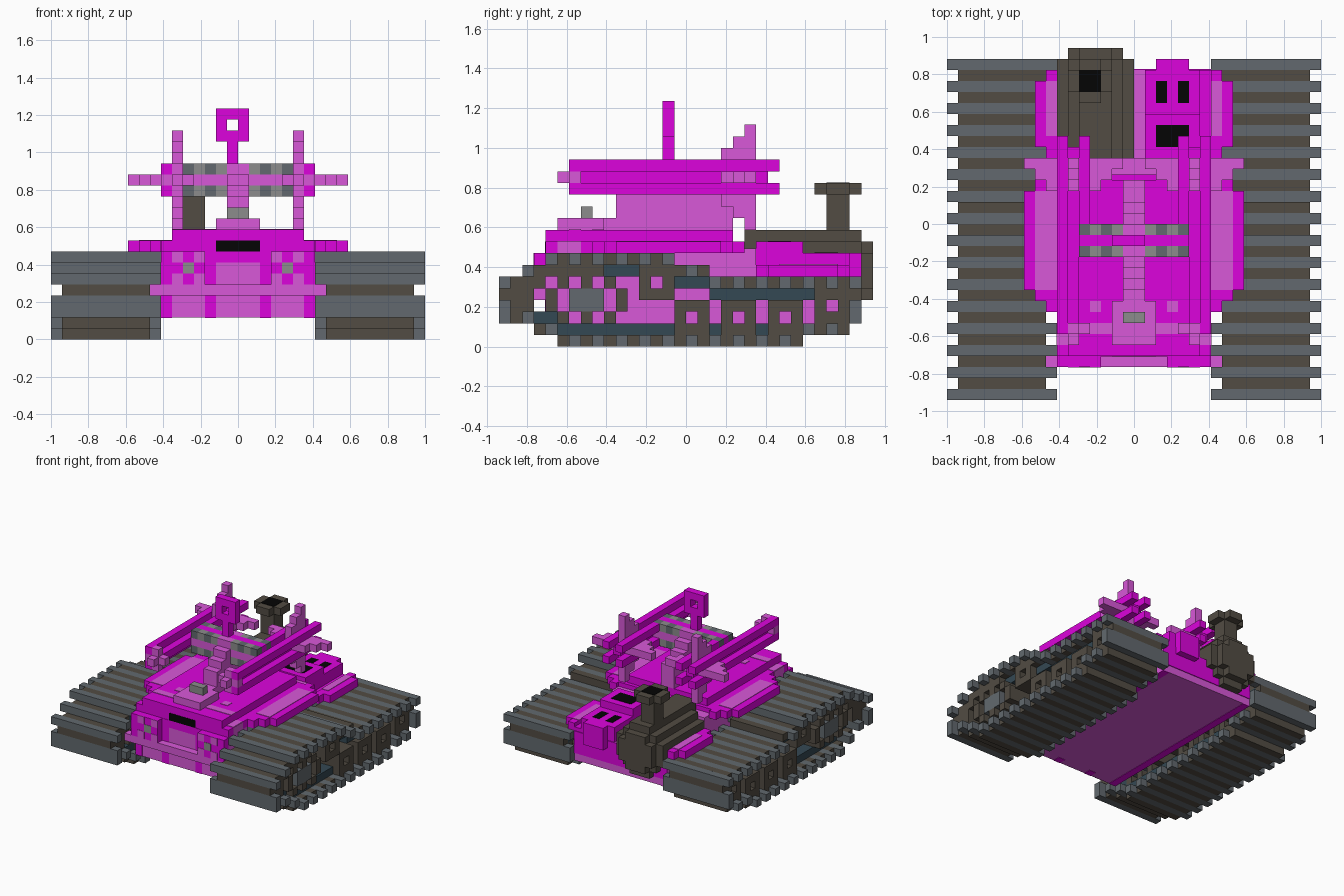
import bpy, bmesh

cube = bpy.data.objects.get("Cube")
if cube:
    bpy.data.objects.remove(cube, do_unlink=True)

V = 2 / 34  # size of one block


def material(name, rgb):
    lin = [((c / 255 + 0.055) / 1.055) ** 2.4 if c > 10 else c / 255 / 12.92 for c in rgb]
    m = bpy.data.materials.new(name)
    m.use_nodes = True
    m.diffuse_color = (*lin, 1)
    m.node_tree.nodes["Principled BSDF"].inputs["Base Color"].default_value = (*lin, 1)
    return m


MAGENTA = material("magenta", (220, 4, 220))
PINK = material("pale_magenta", (216, 88, 216))
STEEL = material("steel_grey", (98, 105, 110))
BROWN = material("dark_brown", (82, 76, 67))
SLATE = material("slate_blue", (52, 72, 83))
LIGHT = material("light_grey", (140, 140, 140))
BLACK = material("black", (5, 5, 5))


def part(name, mat, boxes, mirror=False):
    """Blocks (i0, i1, j0, j1, k0, k1) on the grid; mirror copies them across x = 0."""
    if mirror:
        boxes = boxes + [(34 - b[1], 34 - b[0], *b[2:]) for b in boxes]
    bm = bmesh.new()
    for i0, i1, j0, j1, k0, k1 in boxes:
        vs = bmesh.ops.create_cube(bm, size=1)["verts"]
        for v in vs:
            v.co = (((i1 if v.co.x > 0 else i0) - 17) * V,
                    ((j1 if v.co.y > 0 else j0) - 16) * V,
                    (k1 if v.co.z > 0 else k0) * V)
    me = bpy.data.meshes.new(name)
    bm.to_mesh(me)
    bm.free()
    me.materials.append(mat)
    ob = bpy.data.objects.new(name, me)
    bpy.context.collection.objects.link(ob)
    return ob


# Tracks: a stepped loop of alternating wide and narrow links
def top(j):
    return 5 if j < 2 else 6 if j < 4 else 7 if j < 15 else 6 if j < 18 else 5


def bottom(j):
    return 2 if j < 3 else 1 if j < 5 else 0 if j < 26 else 1 if j < 30 else 2


wide, narrow = [], []
for j in range(31):
    for k in (top(j), bottom(j)):
        if j % 2 == 0:
            wide.append((0, 10, j, j + 1, k, k + 1))
        else:
            narrow.append((1, 9, j, j + 1, k, k + 1))
for j in (0, 30):
    wide.append((0, 10, j, j + 1, 3, 4))
    narrow.append((1, 9, j, j + 1, 4, 5))
part("track_wide_links", STEEL, wide, True)
part("track_narrow_links", BROWN, narrow, True)
part("track_inner_belt", SLATE, [
    (2, 9, 5, 26, 1, 2), (2, 9, 3, 5, 2, 3),
    (2, 9, 4, 15, 6, 7), (2, 9, 15, 18, 5, 6), (2, 9, 18, 30, 4, 5)], True)

# Road wheels: square rings with open centres
rings = []
for j, k in ((16, 2), (20, 2), (24, 2), (28, 3), (13, 5)):
    rings += [(1, 9, j - 1, j + 2, k + 1, k + 2), (1, 9, j - 1, j + 2, k - 1, k),
              (1, 9, j - 1, j, k, k + 1), (1, 9, j + 1, j + 2, k, k + 1)]
part("road_wheels", BROWN, rings, True)
part("drive_wheel_rims", BROWN, [
    (1, 9, 5, 6, 2, 3), (1, 9, 9, 10, 2, 3), (1, 9, 7, 8, 2, 3), (1, 9, 7, 8, 5, 6),
    (1, 9, 5, 6, 5, 6), (1, 9, 9, 10, 5, 6), (1, 9, 4, 5, 3, 5), (1, 9, 10, 11, 3, 5),
    (1, 9, 4, 9, 6, 7)], True)
part("drive_wheel_hubs", STEEL, [(1, 9, 6, 9, 3, 5), (1.5, 9, 7, 8, 2.9, 5.1)], True)
part("front_idlers", BROWN, [(1, 9, 1, 3, 3, 5), (1, 9, 2, 4, 5, 6)], True)

# Hull with a recessed grille between two headlight blocks
part("hull", PINK, [(10, 24, 4, 22, 2, 8), (10, 24, 22, 30, 2, 6), (9, 25, 3, 4, 4, 5)])
part("lower_stripes", MAGENTA,
     [(10, 11, 3.95, 4, 2, 4), (14, 15, 3.95, 4, 2, 4),
      (10, 11, 4, 30, 1.95, 2), (14, 15, 4, 5, 1.95, 2)], True)
part("headlight_blocks", MAGENTA, [(10, 14, 3, 4, 5, 8)], True)
part("grille_surround", MAGENTA, [
    (14, 15, 3.95, 4, 5, 8), (19, 20, 3.95, 4, 5, 8), (15, 19, 3.95, 4, 7, 8)])
part("headlight_checks", PINK, [(i, i + 1, 2.95, 3, k, k + 1)
                                for i, k in ((11, 5), (13, 5), (11, 7), (13, 7))], True)
part("headlights", LIGHT, [(12, 13, 2.95, 3, 6, 7)], True)
part("deck", MAGENTA, [(10, 24, 4, 20.5, 8, 9), (11, 23, 4, 20, 9, 10)])
part("deck_rear_ledge", PINK, [(10, 24, 20.5, 22, 8, 8.4)])
part("deck_front_strips", PINK, [
    (10, 11, 5, 7, 9, 9.06), (9.95, 10, 5, 7, 8, 9),
    (11, 15, 6, 7, 10, 10.06), (13, 14, 8, 9, 10, 10.06)], True)
part("vision_slot", BLACK, [(15, 19, 3.95, 4, 8, 9)])

# Side fenders
part("side_fenders", MAGENTA, [
    (7, 10, 10, 19, 8, 9), (8, 10, 9, 20, 8, 9), (9, 10, 8, 21, 8, 9)], True)
part("side_fender_tops", PINK, [(8, 10, 10, 19, 9, 9.06)], True)
part("rear_fenders", MAGENTA, [(8, 10, 23, 29, 6, 7), (9, 10, 22, 30, 6, 7),
                               (10, 11, 22, 30, 6, 6.5)], True)
part("rear_fender_tops", PINK, [(9, 10, 24, 29, 7, 7.06)], True)

# Front hatch and stepped central spine
part("front_hatch", PINK, [(15, 19, 5, 9, 10, 11)])
part("hatch_sight", LIGHT, [(16, 18, 7, 8, 11, 12)])
part("spine", PINK, [(16, 18, 9, 20, 10, 11), (16, 18, 10, 20, 11, 13),
                     (16, 18, 11, 18, 13, 14), (16, 18, 12, 17, 14, 15),
                     (16, 18, 13, 14, 15, 16), (16, 18, 15, 16, 15, 16)])

# Cross tube with striped edges
part("cross_tube_core", PINK, [(12, 22, 13, 16, 14, 15)])
part("cross_tube_web", MAGENTA, [(12, 22, 14, 15, 15, 16), (12, 16, 14, 15, 13, 14),
                                 (18, 22, 14, 15, 13, 14)])
stripes = {0: [], 1: []}
for n in range(4):
    for j in (13, 15):
        for k in (13, 15):
            stripes[n % 2].append((12 + n, 13 + n, j, j + 1, k, k + 1))
part("cross_tube_dark_bands", STEEL, stripes[0], True)
part("cross_tube_light_bands", LIGHT, stripes[1], True)

# Ring aerial
part("ring_aerial", MAGENTA, [
    (16, 17, 14, 15, 16, 18), (15, 18, 14, 15, 18, 19), (15, 18, 14, 15, 20, 21),
    (15, 16, 14, 15, 19, 20), (17, 18, 14, 15, 19, 20)])

# Side rockets: a core with corner rods and stepped fins
rods = [(11, 12, 7, 23, 14, 15)]
for k in (13, 15):
    rods += [(10, 11, 6, 24, k, k + 1), (12, 13, 16, 24, k, k + 1)]
part("rocket_bodies", MAGENTA, rods, True)
part("rocket_noses", PINK, [(11, 12, 5, 7, 14, 15), (10, 13, 6, 7, 14, 15),
                            (11, 12, 6, 7, 13, 16)], True)
fins = []
for n in range(3):
    j = 19 + n
    fins += [(11, 12, j, j + 1, 15, 17 + n), (11, 12, j, j + 1, 12 - n, 14),
             (9 - n, 11, j, j + 1, 14, 15), (12, 14 + n, j, j + 1, 14, 15)]
part("rocket_fins", PINK, fins, True)

# Rear engine with exhaust stack
part("engine", BROWN, [
    (12, 15, 21, 31, 3, 10), (11, 16, 22, 31, 4, 9), (10, 17, 22, 31, 5, 8),
    (11, 16, 31, 32, 5, 8), (12, 15, 31, 32, 4, 9)])
part("exhaust_stack", BROWN, [(12, 14, 28, 30, 10, 13), (11, 15, 28, 30, 13, 14),
                              (12, 14, 27, 31, 13, 14)])
part("exhaust_opening", BLACK, [(12, 14, 28, 30, 14, 14.05)])

# Rear stowage box
part("stowage_box", MAGENTA, [
    (18, 23, 22, 26, 5, 9), (18, 23, 26, 30, 5, 8), (19, 22, 30, 31, 5, 8)])
part("stowage_openings", BLACK, [
    (19, 22, 23, 25, 9, 9.05), (19, 20, 27, 29, 8, 8.05), (21, 22, 27, 29, 8, 8.05)])
part("rear_plate", MAGENTA, [(10, 24, 30, 30.1, 3, 6)])
